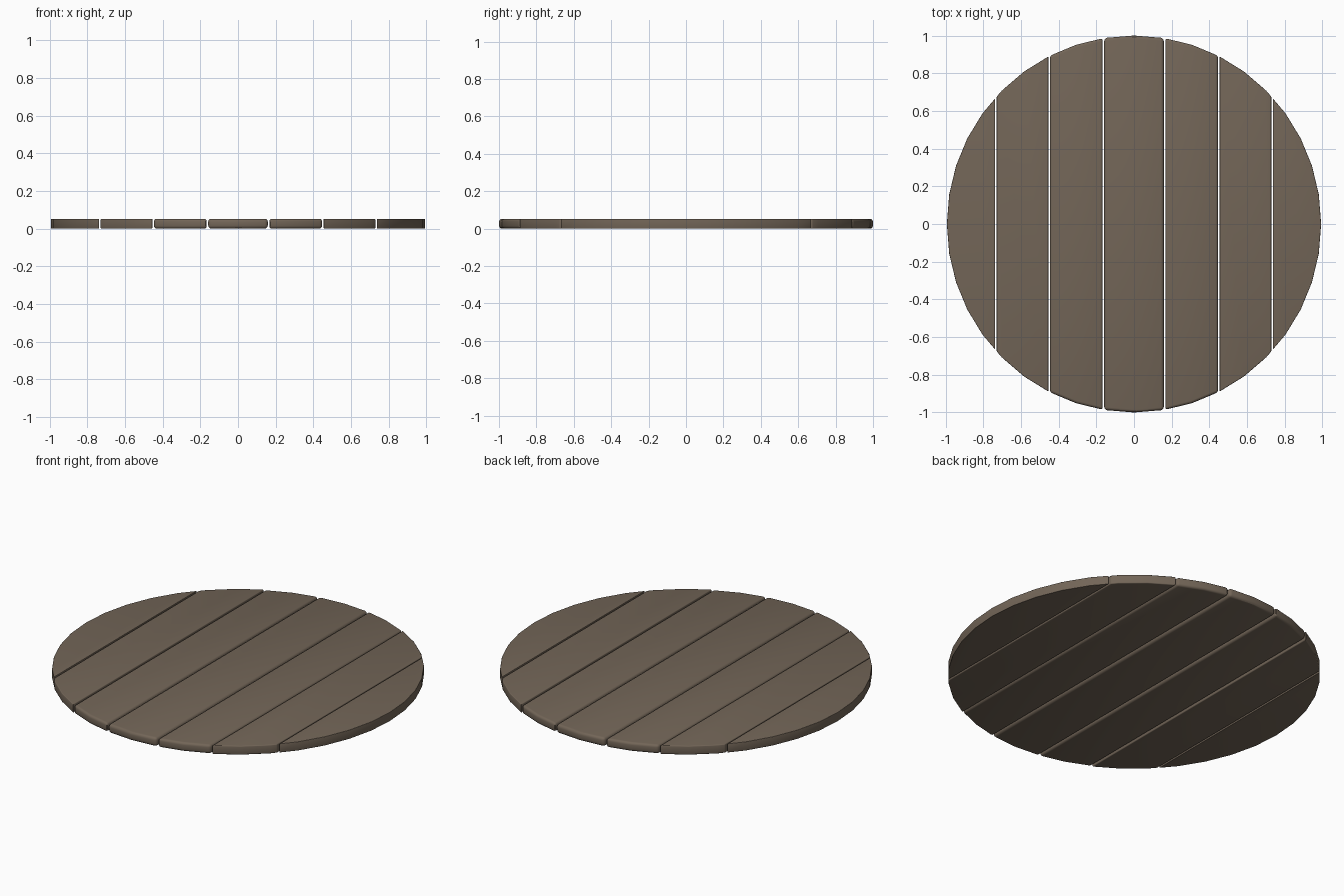
import bpy, bmesh, math

if "Cube" in bpy.data.objects:
    bpy.data.objects.remove(bpy.data.objects["Cube"])

SIDES, THICK, X_SCALE = 40, 0.052, 0.993
RING = [(X_SCALE * math.cos(2 * math.pi * i / SIDES), math.sin(2 * math.pi * i / SIDES))
        for i in range(SIDES // 2 + 1)]          # upper half, from +x to -x

wood = bpy.data.materials.new("weathered_wood")
wood.diffuse_color = (0.170, 0.131, 0.096, 1)
wood.use_nodes = True
wood.node_tree.nodes["Principled BSDF"].inputs["Base Color"].default_value = wood.diffuse_color


def rim_y(x):
    """Height of the faceted rim at x."""
    for (xa, ya), (xb, yb) in zip(RING, RING[1:]):
        if xb <= x <= xa:
            return ya + (yb - ya) * (xa - x) / (xa - xb)
    return 0.0


def plank(name, x0, x1, bevel):
    # outline of the disc between x0 and x1
    upper = [(x, y) for x, y in RING if x0 + 0.004 < x < x1 - 0.004 and y > 1e-4]
    top = [(x1, rim_y(x1))] + upper + [(x0, rim_y(x0))]
    outline = top + [(x, -y) for x, y in reversed(top) if y > 1e-4]
    bm = bmesh.new()
    face = bm.faces.new([bm.verts.new((x, y, 0)) for x, y in outline])
    ext = bmesh.ops.extrude_face_region(bm, geom=[face])
    bmesh.ops.translate(bm, vec=(0, 0, THICK),
                        verts=[v for v in ext["geom"] if isinstance(v, bmesh.types.BMVert)])
    bmesh.ops.recalc_face_normals(bm, faces=bm.faces)
    # rounded edges
    edges = [e for e in bm.edges if e.calc_face_angle(0) > math.radians(30)]
    bmesh.ops.bevel(bm, geom=edges, offset=bevel, offset_type='OFFSET', segments=3,
                    profile=0.5, affect='EDGES', clamp_overlap=True)
    me = bpy.data.meshes.new(name)
    bm.to_mesh(me)
    bm.free()
    me.materials.append(wood)
    ob = bpy.data.objects.new(name, me)
    bpy.context.collection.objects.link(ob)
    bpy.ops.object.select_all(action='DESELECT')
    ob.select_set(True)
    bpy.context.view_layer.objects.active = ob
    bpy.ops.object.shade_smooth_by_angle(angle=math.radians(30))


# planks: centre one, then mirrored pairs
plank("centre_plank", -0.158, 0.158, 0.016)
for name, a, b, bevel in (("inner_plank", 0.166, 0.446, 0.014),
                          ("middle_plank", 0.454, 0.729, 0.005),
                          ("outer_plank", 0.737, X_SCALE, 0.002)):
    plank(name + "_right", a, b, bevel)
    plank(name + "_left", -b, -a, bevel)
